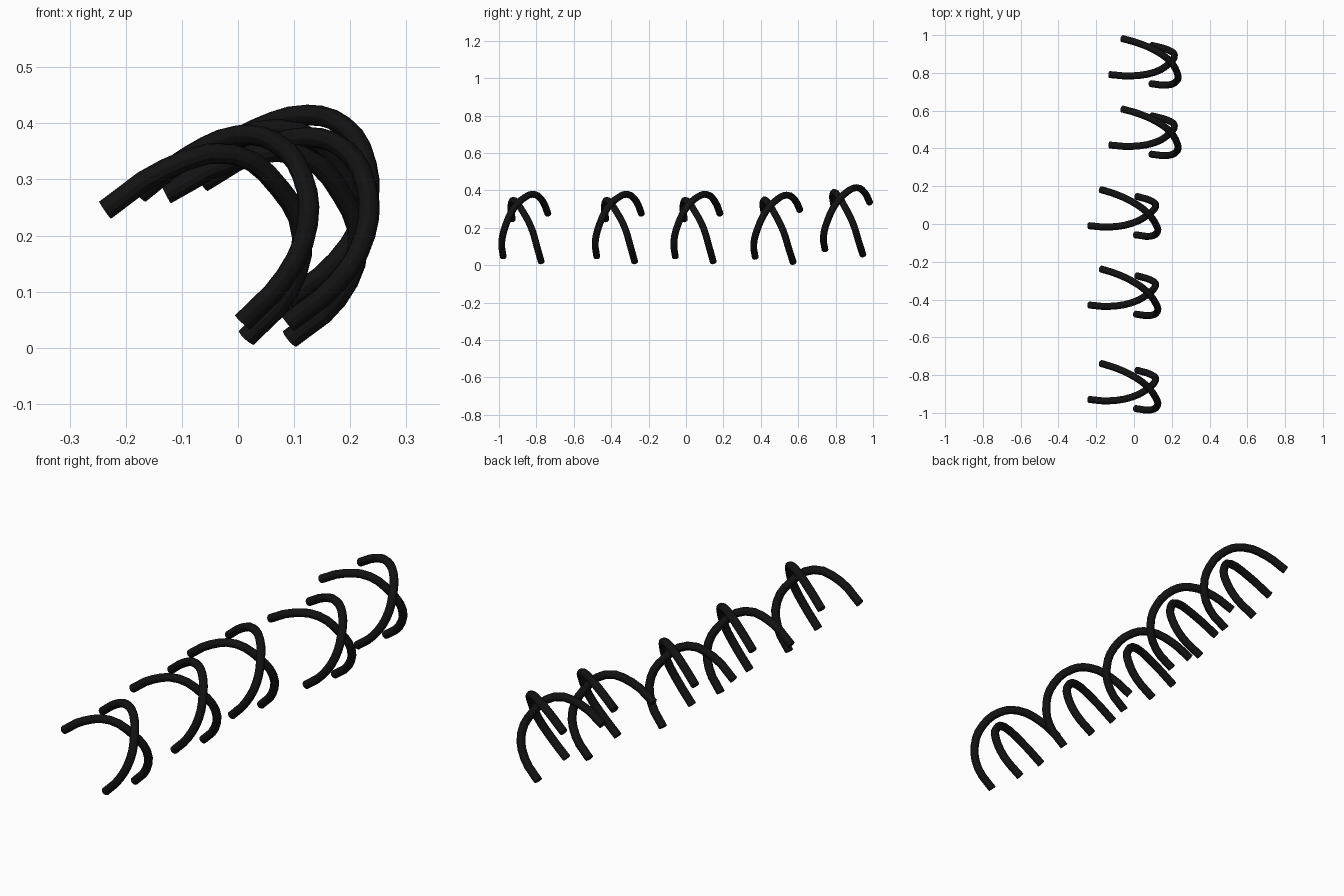
import bpy
from math import radians
from mathutils import Matrix, Vector

if "Cube" in bpy.data.objects:
    bpy.data.objects.remove(bpy.data.objects["Cube"])

black = bpy.data.materials.new("black")
black.diffuse_color = (0.006, 0.006, 0.006, 1)
black.use_nodes = True
black.node_tree.nodes["Principled BSDF"].inputs["Base Color"].default_value = black.diffuse_color

# Centre lines of the two crossing hooks, from upper tip to foot
HOOK_A = [(-0.175, 0.182, 0.275), (-0.09, 0.155, 0.34), (0.0, 0.112, 0.378),
          (0.065, 0.065, 0.367), (0.115, 0.0, 0.305), (0.124, -0.042, 0.22),
          (0.085, -0.065, 0.127), (0.008, -0.057, 0.045)]
HOOK_B = [(-0.237, -0.009, 0.245), (-0.13, -0.016, 0.318), (-0.01, 0.004, 0.345),
          (0.075, 0.05, 0.283), (0.114, 0.093, 0.2), (0.09, 0.123, 0.1),
          (0.015, 0.146, 0.018)]


def tube(name, points, matrix):
    """Round capped rod following a smooth path."""
    cu = bpy.data.curves.new(name, 'CURVE')
    cu.dimensions = '3D'
    cu.bevel_depth = 0.0185
    cu.bevel_resolution = 4
    cu.resolution_u = 3
    cu.use_fill_caps = True
    sp = cu.splines.new('BEZIER')
    sp.bezier_points.add(len(points) - 1)
    for bp, p in zip(sp.bezier_points, points):
        bp.co = matrix @ Vector(p)
        bp.handle_left_type = bp.handle_right_type = 'AUTO'
    cu.materials.append(black)
    ob = bpy.data.objects.new(name, cu)
    bpy.context.collection.objects.link(ob)
    # Turn the swept curve into a mesh
    bpy.ops.object.select_all(action='DESELECT')
    ob.select_set(True)
    bpy.context.view_layer.objects.active = ob
    bpy.ops.object.convert(target='MESH')
    bpy.ops.object.shade_smooth_by_angle()


# Row of five pairs: offset and tilt about y (the last two lean forward)
PAIRS = [((0, -0.92, 0), 0), ((0, -0.42, 0), 0), ((0, 0, 0), 0),
         ((0.075, 0.427, 0), 7.5), ((0.075, 0.80, 0.04), 7.5)]
for i, (offset, tilt) in enumerate(PAIRS, 1):
    m = Matrix.Translation(offset) @ Matrix.Rotation(radians(tilt), 4, 'Y')
    tube(f"curved_rod_a_{i}", HOOK_A, m)
    tube(f"curved_rod_b_{i}", HOOK_B, m)
